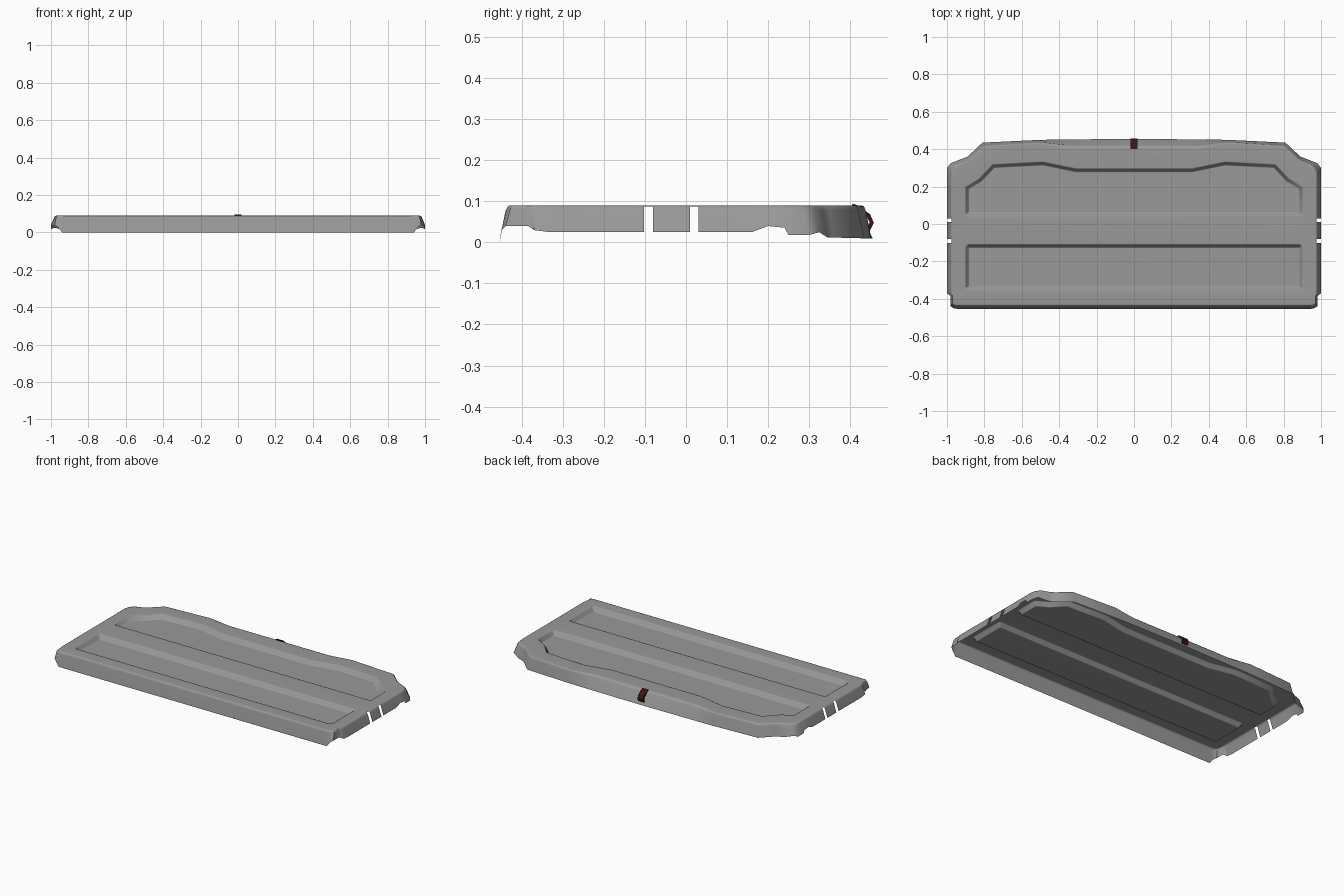
import bpy
import bmesh

old = bpy.data.objects.get("Cube")
if old:
    bpy.data.objects.remove(old, do_unlink=True)

TOP = 0.09


def make_material(name, colour):
    mat = bpy.data.materials.new(name)
    mat.use_nodes = True
    mat.diffuse_color = colour
    bsdf = next(n for n in mat.node_tree.nodes if n.type == "BSDF_PRINCIPLED")
    bsdf.inputs["Base Color"].default_value = colour
    bsdf.inputs["Roughness"].default_value = 0.8
    return mat


def make_object(name, bm, mat):
    mesh = bpy.data.meshes.new(name)
    bm.to_mesh(mesh)
    bm.free()
    mesh.materials.append(mat)
    obj = bpy.data.objects.new(name, mesh)
    bpy.context.collection.objects.link(obj)
    return obj


def smooth(obj, angle=0.7):
    bpy.ops.object.select_all(action="DESELECT")
    obj.select_set(True)
    bpy.context.view_layer.objects.active = obj
    bpy.ops.object.shade_smooth_by_angle(angle=angle)
    weighted = obj.modifiers.new("flat tops", "WEIGHTED_NORMAL")
    weighted.keep_sharp = True


def mirrored(half):
    """Close a right-hand chain of (x, y) points with its mirror image."""
    return half + [(-x, y) for x, y in reversed(half)]


grey = make_material("shelf grey", (0.32, 0.32, 0.32, 1))
red = make_material("dark red", (0.05, 0.007, 0.007, 1))

# Rim stations: top x, top y, hem x, hem y, hem z
front = [
    (.93, -.43, .94, -.455, 0),
    (.955, -.43, .965, -.45, .03),
    (.968, -.42, .98, -.44, .04),
    (.97, -.385, .98, -.385, .04),
]
# Straight side: y and hem height
side = [(-.37, .03), (-.33, .025), (-.102, .025), (-.08, .025), (.01, .025),
        (.03, .025), (.16, .025), (.2, .04), (.24, .036), (.25, .018)]
back = [
    (.965, .28, 1, .3, .018),
    (.94, .31, .98, .325, .025),
    (.9, .325, .93, .345, .012),
    (.87, .345, .89, .36, .012),
    (.8, .41, .81, .435, .01),
    (.5, .43, .5, .45, .01),
    (.35, .4, .35, .452, .01),
    (.03, .4, .03, .455, .01),
]
half = front + [(.97, y, 1, y, z) for y, z in side] + back
rim = half + [(-tx, ty, -bx, by, bz) for tx, ty, bx, by, bz in reversed(half)]
count = len(rim)

# Slots in the side skirt start at these stations
slots = [len(front) + i for i in (2, 4)]
slots += [count - 2 - i for i in slots]

# Skirt: outward share and downward share, with a rounded shoulder
bm = bmesh.new()
rings = []
for out, down in ((0, 0), (.2, .03), (.4, .15), (1, 1)):
    rings.append([
        bm.verts.new((tx + (bx - tx) * out, ty + (by - ty) * out,
                      TOP + (bz - TOP) * down))
        for tx, ty, bx, by, bz in rim])
for level, (upper, lower) in enumerate(zip(rings, rings[1:])):
    for i in range(count):
        if i in slots and level > 0:
            continue
        j = (i + 1) % count
        bm.faces.new((upper[i], lower[i], lower[j], upper[j]))

# Recessed panels, outlined on the top surface
rear_panel = mirrored([(.89, .04), (.905, .055), (.905, .2), (.83, .245),
                       (.757, .322), (.485, .336), (.31, .3)])
front_panel = mirrored([(.89, -.355), (.905, -.34), (.905, -.12), (.89, -.105)])
panels = []
for outline in (rear_panel, front_panel):
    panels.append(bm.faces.new([bm.verts.new((x, y, TOP)) for x, y in outline]))

# Top surface filled around the panels
loops = [rings[0]] + [list(f.verts) for f in panels]
edges = []
for loop in loops:
    for a, b in zip(loop, loop[1:] + loop[:1]):
        edges.append(bm.edges.get((a, b)))
bm.normal_update()
bmesh.ops.triangle_fill(bm, edges=edges, use_beauty=True, normal=(0, 0, 1))
bm.normal_update()
for face in bm.faces:
    if face.normal.z < 0:
        face.normal_flip()

# Sink each panel with softened edges
for face in panels:
    for inset, drop in ((.006, .003), (.013, .021), (.006, .003)):
        bmesh.ops.inset_individual(bm, faces=[face], thickness=inset,
                                   use_even_offset=True)
        for v in face.verts:
            v.co.z -= drop
        bm.normal_update()
smooth(make_object("cargo_shelf", bm, grey))

# Pull strap bent over the back edge
bm = bmesh.new()
path = [(.405, .09), (.42, .085), (.435, .072), (.445, .066),
        (.453, .048), (.445, .032), (.437, .03)]
rows = [[bm.verts.new((x, y, z)) for x in (-.02, .02)] for y, z in path]
for a, b in zip(rows, rows[1:]):
    bm.faces.new((a[0], a[1], b[1], b[0]))
strap = make_object("pull_strap", bm, red)
solid = strap.modifiers.new("thickness", "SOLIDIFY")
solid.thickness = 0.01
solid.offset = 0
